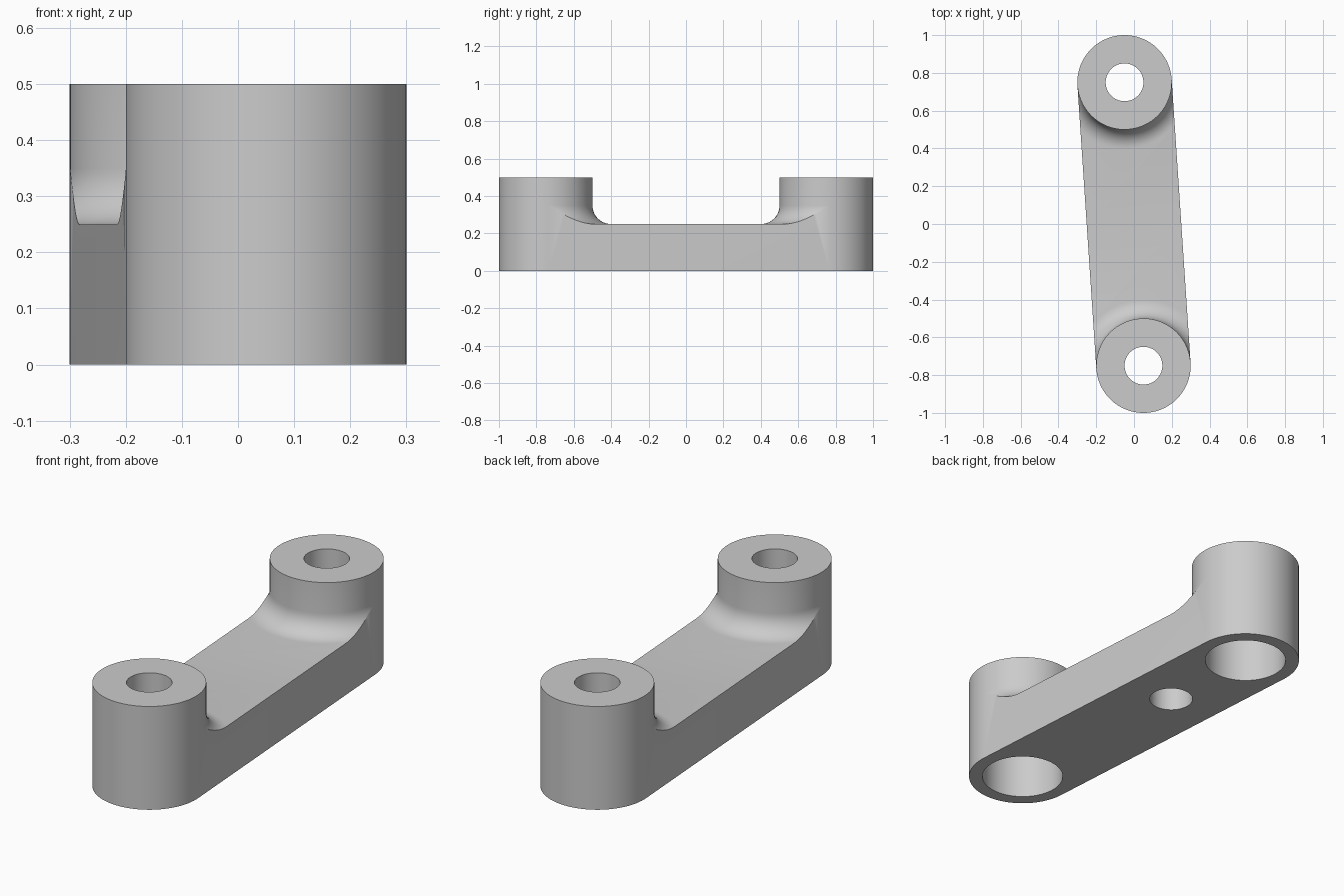
import bpy, bmesh, math
from mathutils import Matrix

if "Cube" in bpy.data.objects:
    bpy.data.objects.remove(bpy.data.objects["Cube"])

R, F = 0.25, 0.10               # boss radius, fillet radius
BAR, TOP = 0.25, 0.50           # bar thickness, boss height
L = math.hypot(0.05, 0.75)      # boss distance from the centre
TURN = math.atan2(0.75, -0.05)  # direction of the bar
STEPS = 10

grey = bpy.data.materials.new("grey")
grey.diffuse_color = (0.6, 0.6, 0.6, 1)
grey.use_nodes = True
grey.node_tree.nodes["Principled BSDF"].inputs["Base Color"].default_value = grey.diffuse_color

bm = bmesh.new()


def polar(a, r, z):
    return bm.verts.new((L - r * math.cos(a), r * math.sin(a), z))


def skin(grid):
    """Quads between successive rows of points."""
    for p, q in zip(grid, grid[1:]):
        for i in range(len(p) - 1):
            bm.faces.new((p[i], p[i + 1], q[i + 1], q[i]))


def copy(verts):
    return [bm.verts.new(v.co) for v in verts]


# angles facing the bar (0 points to the middle) and facing outward
turn = math.asin(R / (R + F))
half = math.pi / 2
inner = ([-half + (half - turn) * i / 14 for i in range(14)]
         + [-turn + 2 * turn * i / 18 for i in range(18)]
         + [turn + (half - turn) * i / 14 for i in range(15)])
outer = [half + math.pi * i / 48 for i in range(49)]

# boss walls
skin([[polar(a, R, z) for a in inner] for z in (BAR + F, TOP)])
skin([[polar(a, R, z) for a in outer] for z in (0, BAR + F, TOP)])
bm.faces.new([polar(a, R, TOP) for a in inner + outer[1:-1]])

# fillet, trimmed where it reaches the straight sides of the bar
rows = []
for a in inner:
    reach = min(R + F, R / max(abs(math.sin(a)), 1e-6))
    end = math.acos(max(0, min(1, (R + F - reach) / F)))
    rows.append([polar(a, R + F - F * math.cos(end * i / STEPS),
                       BAR + F - F * math.sin(end * i / STEPS))
                 for i in range(STEPS + 1)])
skin(rows)
rim = [row[-1] for row in rows]

# bar sides, top and underside
for s, edge in ((-1, rim[:15]), (1, rim[-15:][::-1])):
    corner = [bm.verts.new(p) for p in
              ((0, s * R, BAR), (0, s * R, 0), (L, s * R, 0))]
    bm.faces.new(copy(edge) + corner)
bm.faces.new(copy(rim[14:33]) + [bm.verts.new((0, s * R, BAR)) for s in (1, -1)])
bm.faces.new([polar(a, R, 0) for a in outer]
             + [bm.verts.new((0, s * R, 0)) for s in (-1, 1)])

# the other end is the same half turned round
twin = bmesh.ops.duplicate(bm, geom=bm.verts[:] + bm.edges[:] + bm.faces[:])
bmesh.ops.rotate(bm, verts=[g for g in twin["geom"] if isinstance(g, bmesh.types.BMVert)],
                 cent=(0, 0, 0), matrix=Matrix.Rotation(math.pi, 3, 'Z'))
bmesh.ops.remove_doubles(bm, verts=bm.verts[:], dist=1e-5)
bmesh.ops.dissolve_degenerate(bm, edges=bm.edges[:], dist=1e-6)
bmesh.ops.rotate(bm, verts=bm.verts[:], cent=(0, 0, 0),
                 matrix=Matrix.Rotation(TURN, 3, 'Z'))
bmesh.ops.recalc_face_normals(bm, faces=bm.faces[:])

mesh = bpy.data.meshes.new("link_arm")
bm.to_mesh(mesh)
bm.free()
arm = bpy.data.objects.new("link_arm", mesh)
bpy.context.collection.objects.link(arm)
mesh.materials.append(grey)


def drill(name, along, radius, z0, z1):
    """Cut a vertical round hole at a distance along the bar."""
    bpy.ops.mesh.primitive_cylinder_add(
        vertices=64, radius=radius, depth=z1 - z0,
        location=(along * math.cos(TURN), along * math.sin(TURN), (z0 + z1) / 2))
    cutter = bpy.context.object
    cutter.name = name
    cutter.data.materials.append(grey)
    mod = arm.modifiers.new(name, 'BOOLEAN')
    mod.operation, mod.solver, mod.object = 'DIFFERENCE', 'EXACT', cutter
    bpy.context.view_layer.objects.active = arm
    bpy.ops.object.modifier_apply(modifier=name)
    bpy.data.objects.remove(cutter)


# bolt holes, wide counterbores below, and the small blind hole
for side in (-1, 1):
    drill("bolt_hole", side * L, 0.10, -0.1, 0.6)
    drill("counterbore", side * L, 0.1875, -0.1, 0.25)
drill("blind_hole", L / 3, 0.10, -0.1, 0.125)

bpy.ops.object.select_all(action='DESELECT')
arm.select_set(True)
bpy.context.view_layer.objects.active = arm
bpy.ops.object.shade_smooth_by_angle(angle=math.radians(30))
